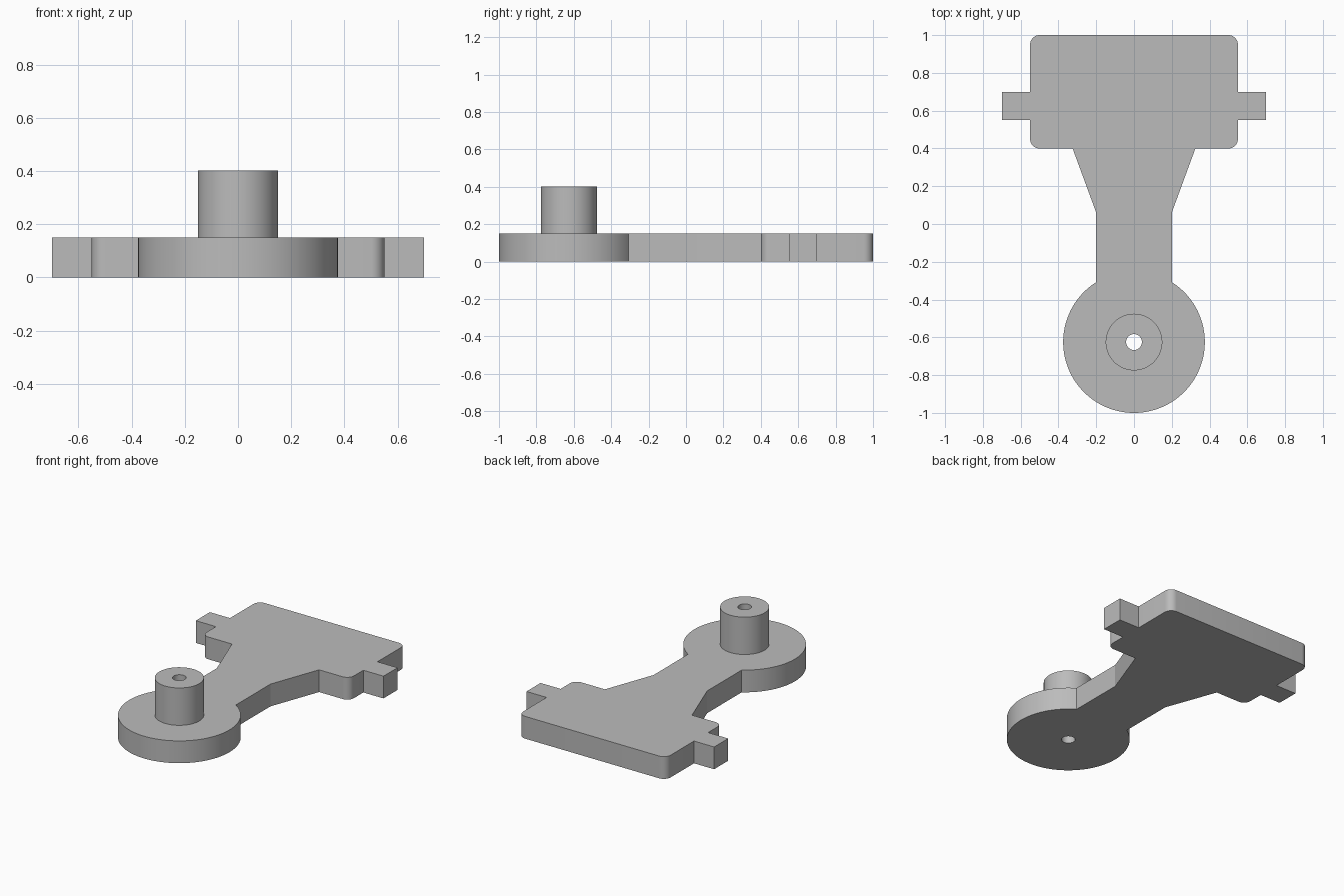
import bpy, bmesh
from math import pi, sin, cos, asin

if "Cube" in bpy.data.objects:
    bpy.data.objects.remove(bpy.data.objects["Cube"])

THICK, TOP = 0.15, 0.402          # plate thickness, boss height
PIVOT_Y, DISC_R = -0.625, 0.375   # round end
NECK, CORNER = 0.2, 0.05

grey = bpy.data.materials.new("plain grey")
grey.use_nodes = True
grey.diffuse_color = (0.5, 0.5, 0.5, 1)
grey.node_tree.nodes["Principled BSDF"].inputs["Base Color"].default_value = (0.5, 0.5, 0.5, 1)


def arc(cx, cy, r, a0, a1, n):
    return [(cx + r * cos(a0 + (a1 - a0) * i / n), cy + r * sin(a0 + (a1 - a0) * i / n))
            for i in range(n + 1)]


def prism(name, outline, z0, z1):
    """Extrude a closed outline between two heights."""
    bm = bmesh.new()
    face = bm.faces.new([bm.verts.new((x, y, z0)) for x, y in outline])
    top = bmesh.ops.extrude_face_region(bm, geom=[face])["geom"]
    bmesh.ops.translate(bm, vec=(0, 0, z1 - z0),
                        verts=[v for v in top if isinstance(v, bmesh.types.BMVert)])
    bmesh.ops.recalc_face_normals(bm, faces=bm.faces)
    mesh = bpy.data.meshes.new(name)
    bm.to_mesh(mesh)
    bm.free()
    mesh.materials.append(grey)
    obj = bpy.data.objects.new(name, mesh)
    bpy.context.collection.objects.link(obj)
    return obj


def combine(target, tool, operation):
    """Apply a boolean and discard the tool."""
    mod = target.modifiers.new(operation, 'BOOLEAN')
    mod.operation, mod.object, mod.solver = operation, tool, 'EXACT'
    bpy.context.view_layer.objects.active = target
    bpy.ops.object.modifier_apply(modifier=mod.name)
    bpy.data.objects.remove(tool)


# Right-hand half of the plate outline: disc, neck, flare, rounded head with side tab
half = arc(0, PIVOT_Y, DISC_R, -pi / 2, pi / 2 - asin(NECK / DISC_R), 48)
half += [(NECK, 0.06), (0.325, 0.4)]
half += arc(0.55 - CORNER, 0.4 + CORNER, CORNER, -pi / 2, 0, 8)
half += [(0.55, 0.55), (0.7, 0.55), (0.7, 0.7), (0.55, 0.7)]
half += arc(0.55 - CORNER, 1 - CORNER, CORNER, 0, pi / 2, 8)
outline = half + [(-x, y) for x, y in reversed(half[1:])]
arm = prism("pivot_arm", outline, 0, THICK)

# Raised boss and the bore through it
combine(arm, prism("boss", arc(0, PIVOT_Y, 0.15, 0, 2 * pi, 64)[:-1], 0.08, TOP), 'UNION')
combine(arm, prism("bore", arc(0, PIVOT_Y, 0.042, 0, 2 * pi, 40)[:-1], -0.1, 0.6), 'DIFFERENCE')

# Smooth walls, sharp rims
bpy.ops.object.select_all(action='DESELECT')
arm.select_set(True)
bpy.context.view_layer.objects.active = arm
bpy.ops.object.shade_smooth_by_angle(angle=pi / 9)
